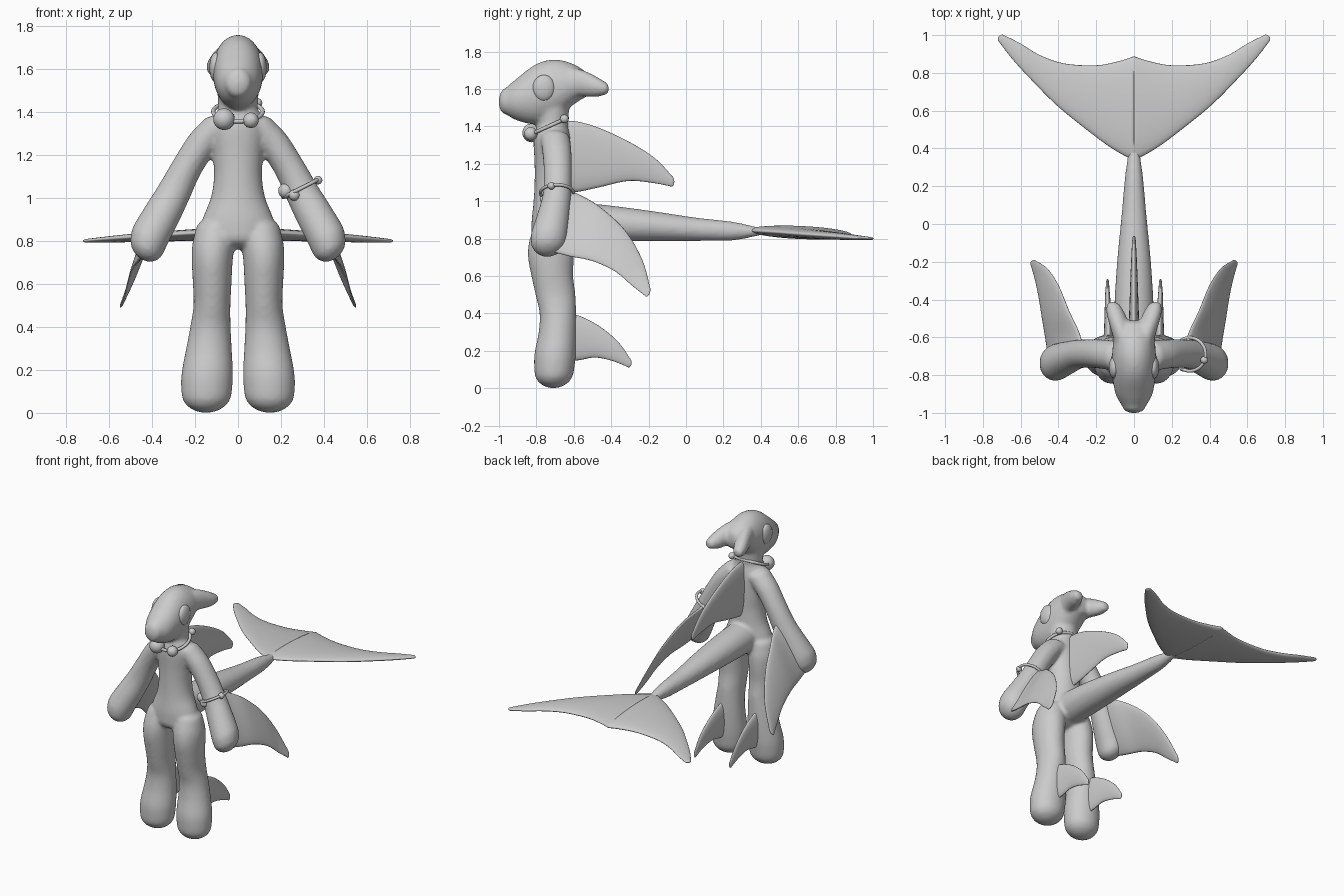
import bpy, bmesh, math
from mathutils import Vector as V

if "Cube" in bpy.data.objects:
    bpy.data.objects.remove(bpy.data.objects["Cube"])

mat = bpy.data.materials.new("clay grey")
mat.diffuse_color = (0.6, 0.6, 0.6, 1)
mat.use_nodes = True
mat.node_tree.nodes["Principled BSDF"].inputs["Base Color"].default_value = mat.diffuse_color
X, Y, Z = V((1, 0, 0)), V((0, 1, 0)), V((0, 0, 1))


def finish(name, bm, mirror=False):
    bmesh.ops.recalc_face_normals(bm, faces=bm.faces[:])
    me = bpy.data.meshes.new(name)
    bm.to_mesh(me)
    bm.free()
    for p in me.polygons:
        p.use_smooth = True
    me.materials.append(mat)
    ob = bpy.data.objects.new(name, me)
    bpy.context.collection.objects.link(ob)
    if mirror:
        ob.modifiers.new("mirror", 'MIRROR')
    return ob


def catmull(a, b, c, d, t):
    return 0.5 * (2 * b + (c - a) * t + (2 * a - 5 * b + 4 * c - d) * t * t
                  + (3 * b - a - 3 * c + d) * t ** 3)


def loft(bm, secs, r0=0.0, r1=0.0, n=28, steps=5):
    """Skin ellipses (centre, half axis a, half axis b); r0, r1 round off the ends."""
    out, m = [], len(secs)
    for i in range(m - 1):
        q = [secs[max(0, min(m - 1, i + k))] for k in (-1, 0, 1, 2)]
        for s in range(steps):
            out.append([catmull(*[p[j] for p in q], s / steps) for j in range(3)])
    out.append(list(secs[-1]))

    def cap(end, near, r):
        d = (end[0] - near[0]).normalized()
        angles = [math.radians(k) for k in (20, 40, 58, 72, 83)]
        return [[end[0] + d * r * math.sin(w), end[1] * math.cos(w), end[2] * math.cos(w)]
                for w in angles]
    first = cap(out[0], out[1], r0)[::-1] if r0 else []
    last = cap(out[-1], out[-2], r1) if r1 else []
    rings = [[bm.verts.new(c + a * math.cos(math.tau * k / n) + b * math.sin(math.tau * k / n))
              for k in range(n)] for c, a, b in first + out + last]
    for p, q in zip(rings, rings[1:]):
        for k in range(n):
            bm.faces.new((p[k], p[(k + 1) % n], q[(k + 1) % n], q[k]))
    bm.faces.new(rings[0])
    bm.faces.new(rings[-1])


def tube(bm, pts, u, v, r0, r1):
    loft(bm, [(V(p[:3]), u * p[3], v * p[4]) for p in pts], r0, r1)


def fin(name, lead, trail, thick, mirror=False):
    """Blade between a leading and a trailing edge, thinning to the tip."""
    secs, m = [], len(lead)
    for i, (l, t) in enumerate(zip(lead, trail)):
        l, t = V(l), V(t)
        j, k = max(0, i - 1), min(m - 1, i + 1)
        along = V(lead[k]) + V(trail[k]) - V(lead[j]) - V(trail[j])
        nor = (l - t).cross(along).normalized()
        secs.append(((l + t) / 2, (l - t) / 2, nor * thick * (1 - 0.75 * i / (m - 1))))
    bm = bmesh.new()
    loft(bm, secs, 0, 0.02)
    return finish(name, bm, mirror)


def ball(name, c, r, mirror=False):
    bm = bmesh.new()
    bmesh.ops.create_uvsphere(bm, u_segments=24, v_segments=14, radius=1)
    for v in bm.verts:
        v.co = V((v.co.x * r[0], v.co.y * r[1], v.co.z * r[2])) + V(c)
    return finish(name, bm, mirror)


def hoop(name, c, u, v, r):
    bm = bmesh.new()
    n, m = 48, 10
    w = u.cross(v).normalized()
    rings = []
    for i in range(n):
        a = math.tau * i / n
        d = u * math.cos(a) + v * math.sin(a)
        rings.append([bm.verts.new(V(c) + d + r * (d.normalized() * math.cos(math.tau * k / m)
                      + w * math.sin(math.tau * k / m))) for k in range(m)])
    for i in range(n):
        p, q = rings[i], rings[(i + 1) % n]
        for k in range(m):
            bm.faces.new((p[k], p[(k + 1) % m], q[(k + 1) % m], q[k]))
    return finish(name, bm)


# Body: overlapping tubes fused into one smooth skin
bm = bmesh.new()
# torso and neck
tube(bm, [(0, -.715, .82, .17, .11), (0, -.715, .9, .165, .11), (0, -.71, 1.0, .127, .105),
          (0, -.71, 1.1, .112, .10), (0, -.71, 1.2, .117, .10), (0, -.715, 1.32, .13, .10),
          (0, -.715, 1.38, .11, .09)], X, Y, .06, .05)
tube(bm, [(0, -.71, 1.32, .09, .085), (0, -.715, 1.42, .092, .085),
          (0, -.72, 1.54, .10, .10)], X, Y, .03, .03)
# head from snout to brow
tube(bm, [(0, -.965, 1.535, .062, .07), (0, -.9, 1.545, .098, .115), (0, -.8, 1.572, .115, .162),
          (0, -.7, 1.598, .117, .16), (0, -.6, 1.625, .105, .108),
          (0, -.54, 1.625, .08, .07)], X, Z, .037, .03)
# tail
tube(bm, [(0, -.68, .89, .11, .11), (0, -.45, .882, .105, .10), (0, -.2, .868, .09, .082),
          (0, .05, .85, .066, .063), (0, .25, .84, .048, .05),
          (0, .38, .838, .03, .024)], X, Z, .03, .05)
for s in (1, -1):
    # legs with rounded feet
    tube(bm, [(s * .105, -.715, .86, .09, .10), (s * .115, -.72, .78, .098, .12),
              (s * .12, -.722, .7, .095, .123), (s * .12, -.715, .6, .09, .112),
              (s * .121, -.698, .5, .086, .107), (s * .128, -.685, .4, .094, .098),
              (s * .135, -.687, .3, .106, .101), (s * .143, -.70, .18, .12, .111),
              (s * .146, -.705, .09, .117, .106)], X, Y, .05, .09)
    # arms with mitten hands
    tube(bm, [(s * .085, -.70, 1.335, .076, .08), (s * .16, -.69, 1.26, .073, .078),
              (s * .235, -.685, 1.146, .071, .075), (s * .295, -.69, 1.03, .078, .077),
              (s * .355, -.71, .92, .086, .088), (s * .405, -.73, .83, .09, .097),
              (s * .42, -.735, .79, .087, .095)], V((.89 * s, 0, .46)), Y, .04, .083)
    # rear head lobes
    tube(bm, [(s * .045, -.66, 1.64, .05, .08), (s * .07, -.56, 1.632, .052, .072),
              (s * .095, -.48, 1.612, .05, .055), (s * .108, -.435, 1.604, .038, .036)],
         X, Z, .03, .025)
body = finish("body", bm)
rm = body.modifiers.new("fuse", 'REMESH')
rm.mode = 'VOXEL'
rm.voxel_size = 0.011
rm.use_smooth_shade = True
sm = body.modifiers.new("soften", 'SMOOTH')
sm.factor = 0.5
sm.iterations = 7

# Back fin
fin("back_fin",
    [(0, -.68, 1.43), (0, -.58, 1.425), (0, -.46, 1.39), (0, -.3, 1.315), (0, -.166, 1.23),
     (0, -.075, 1.135)],
    [(0, -.68, 1.04), (0, -.58, 1.05), (0, -.46, 1.075), (0, -.31, 1.108), (0, -.18, 1.098),
     (0, -.085, 1.08)], .036)
# Forearm fins
fin("arm_fin",
    [(.27, -.67, 1.08), (.29, -.58, 1.04), (.345, -.46, .97), (.40, -.326, .845),
     (.46, -.235, .69), (.525, -.192, .54)],
    [(.45, -.72, .73), (.465, -.62, .705), (.485, -.5, .68), (.505, -.38, .625),
     (.525, -.29, .55), (.545, -.22, .495)], .03, True)
# Calf fins
fin("leg_fin",
    [(.135, -.66, .41), (.135, -.57, .387), (.137, -.46, .33), (.14, -.36, .245),
     (.14, -.3, .16)],
    [(.135, -.66, .14), (.135, -.57, .15), (.137, -.487, .164), (.14, -.396, .147),
     (.14, -.315, .115)], .03, True)
# Tail fluke
fin("tail_fluke",
    [(0, .335, .845), (.1, .39, .84), (.2, .46, .836), (.4, .62, .824), (.55, .77, .814),
     (.65, .88, .806), (.715, .965, .80)],
    [(0, .888, .82), (.08, .862, .82), (.2, .84, .818), (.37, .85, .813), (.5, .895, .808),
     (.6, .955, .803), (.685, .998, .80)], .035, True)

# Eyes
ball("eye", (.103, -.76, 1.605), (.03, .06, .07), True)

# Necklace and its beads
hoop("necklace", (0, -.735, 1.40), X * .115, V((0, .10, .045)), .01)
for c, r in (((-.065, -.825, 1.365), .05), ((.06, -.83, 1.36), .036), ((.09, -.65, 1.44), .023)):
    ball("necklace_bead", c, (r, r, r))

# Bracelet and its beads
hoop("bracelet", (.295, -.69, 1.045), V((.084, 0, .043)), Y * .088, .009)
for c, r in (((.223, -.72, 1.032), .036), ((.262, -.755, 1.012), .026), ((.372, -.72, 1.082), .02)):
    ball("bracelet_bead", c, (r, r, r))
